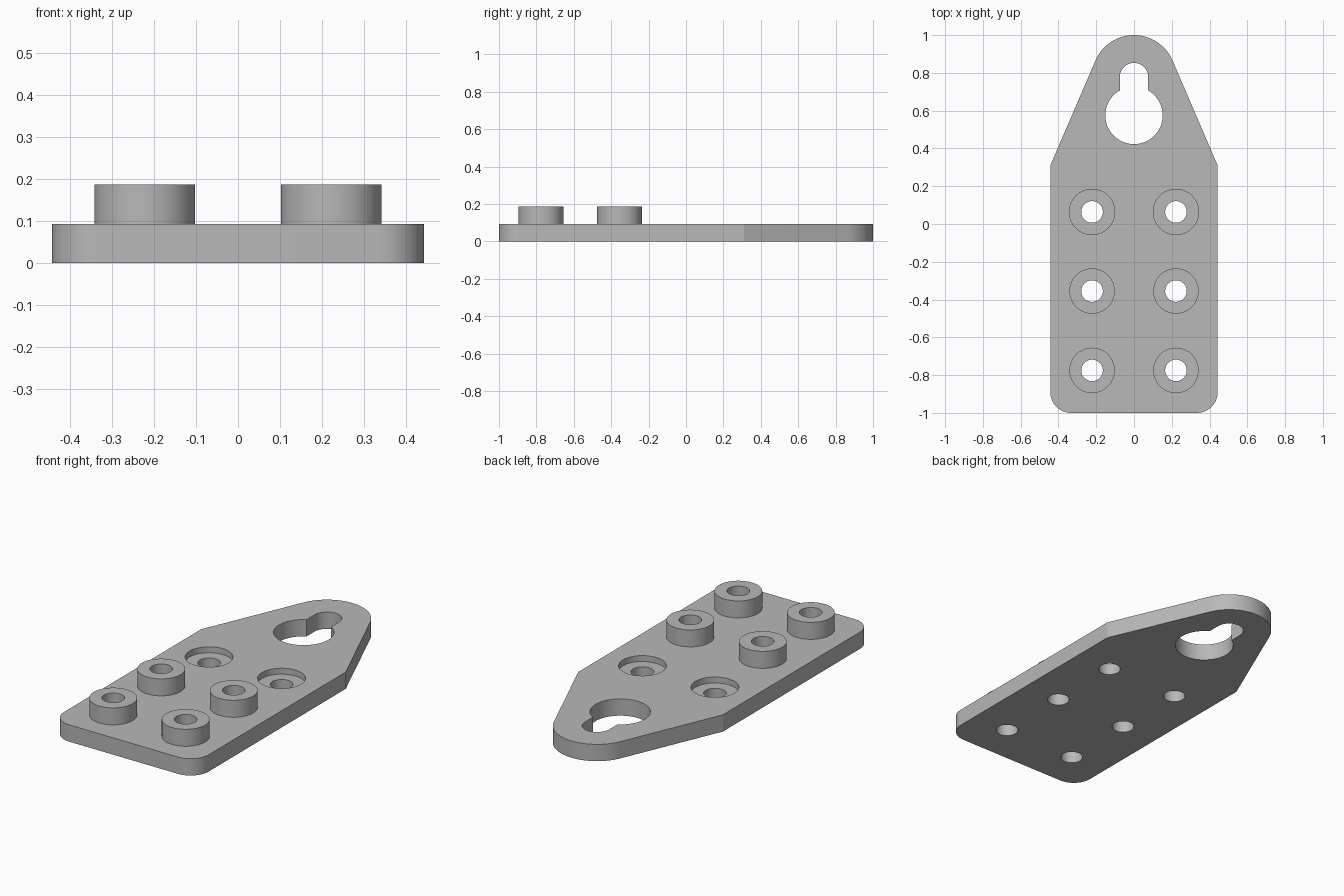
import bpy, bmesh
from math import pi, cos, sin, acos, atan2, radians

if "Cube" in bpy.data.objects:
    bpy.data.objects.remove(bpy.data.objects["Cube"])

HALF_W, THICK, BOSS_TOP = 0.443, 0.093, 0.187
BOSS_R, HOLE_R, RECESS_Z = 0.12, 0.057, 0.06
HOLE_X, ROWS = 0.222, (-0.775, -0.355, 0.064)
TIP_R, SHOULDER_Y, CORNER_R = 0.222, 0.31, 0.11
KEY_Y, KEY_R, SLOT_R = 0.575, 0.152, 0.075
TIP_Y = 1 - TIP_R

grey = bpy.data.materials.new("plain grey")
grey.use_nodes = True
grey.diffuse_color = (0.48, 0.48, 0.48, 1)
grey.node_tree.nodes["Principled BSDF"].inputs["Base Color"].default_value = grey.diffuse_color


def finish(name, bm):
    bmesh.ops.recalc_face_normals(bm, faces=bm.faces)
    mesh = bpy.data.meshes.new(name)
    bm.to_mesh(mesh)
    bm.free()
    obj = bpy.data.objects.new(name, mesh)
    mesh.materials.append(grey)
    bpy.context.collection.objects.link(obj)
    return obj


def arc(cx, cy, r, start, end, steps):
    angles = [start + (end - start) * i / steps for i in range(steps + 1)]
    return [(cx + r * cos(a), cy + r * sin(a)) for a in angles]


def extrude(name, outline, z0, z1):
    bm = bmesh.new()
    face = bm.faces.new([bm.verts.new((x, y, z0)) for x, y in outline])
    top = bmesh.ops.extrude_face_region(bm, geom=[face], use_keep_orig=True)["geom"]
    verts = [v for v in top if isinstance(v, bmesh.types.BMVert)]
    bmesh.ops.translate(bm, verts=verts, vec=(0, 0, z1 - z0))
    return finish(name, bm)


def lathe(name, profile, x, y, capped, steps=64):
    bm = bmesh.new()
    rings = [[bm.verts.new((px, py, z)) for px, py in arc(x, y, r, 0, 2 * pi, steps)[:-1]]
             for r, z in profile]
    for low, high in zip(rings, rings[1:]):
        for i in range(steps):
            j = (i + 1) % steps
            bm.faces.new((low[i], low[j], high[j], high[i]))
    if capped:
        bm.faces.new(rings[0])
        bm.faces.new(rings[-1])
    return finish(name, bm)


def smooth(obj):
    bpy.ops.object.select_all(action='DESELECT')
    bpy.context.view_layer.objects.active = obj
    obj.select_set(True)
    bpy.ops.object.shade_smooth_by_angle(angle=radians(20))


# Plate with rounded base corners and tapered round tip
dx, dy = HALF_W, SHOULDER_Y - TIP_Y
tangent = atan2(dy, dx) + acos(TIP_R / (dx * dx + dy * dy) ** 0.5)
cx, cy = HALF_W - CORNER_R, CORNER_R - 1
outline = arc(cx, cy, CORNER_R, -pi / 2, 0, 16)
outline += [(HALF_W, SHOULDER_Y)]
outline += arc(0, TIP_Y, TIP_R, tangent, pi - tangent, 40)
outline += [(-HALF_W, SHOULDER_Y)]
outline += arc(-cx, cy, CORNER_R, pi, 1.5 * pi, 16)
plate = extrude("plate", outline, 0, THICK)

# Keyhole cutter: large circle with a narrow round-ended slot
neck = acos(SLOT_R / KEY_R)
keyhole = arc(0, KEY_Y, KEY_R, pi - neck, 2 * pi + neck, 56)
keyhole += arc(0, TIP_Y, SLOT_R, 0, pi, 24)
cutters = [extrude("keyhole_cutter", keyhole, -0.1, 0.2)]

# Screw holes: bosses on the front two rows, recesses on the third
bosses = []
for row, y in enumerate(ROWS):
    for side, x in (("left", HOLE_X), ("right", -HOLE_X)):
        profile = [(HOLE_R, -0.1), (HOLE_R, 0.2)]
        if row == 2:
            profile = [(HOLE_R, -0.1), (HOLE_R, RECESS_Z), (BOSS_R, RECESS_Z), (BOSS_R, 0.2)]
        else:
            tube = [(BOSS_R, THICK), (BOSS_R, BOSS_TOP), (HOLE_R, BOSS_TOP), (HOLE_R, THICK)]
            bosses.append(lathe(f"boss_{side}_{row + 1}", tube, x, y, False))
        cutters.append(lathe(f"hole_cutter_{side}_{row + 1}", profile, x, y, True))

# Cut the openings and discard the cutters
bpy.context.view_layer.objects.active = plate
for cutter in cutters:
    cutter.hide_render = True
    mod = plate.modifiers.new("cut", 'BOOLEAN')
    mod.operation, mod.solver, mod.object = 'DIFFERENCE', 'EXACT', cutter
    bpy.ops.object.modifier_apply(modifier=mod.name)
    bpy.data.objects.remove(cutter)

# An open tube has no volume, so aim its normals outward explicitly
for boss in bosses:
    top = max(boss.data.polygons, key=lambda p: p.center.z)
    if top.normal.z < 0:
        boss.data.flip_normals()

for part in [plate] + bosses:
    smooth(part)
